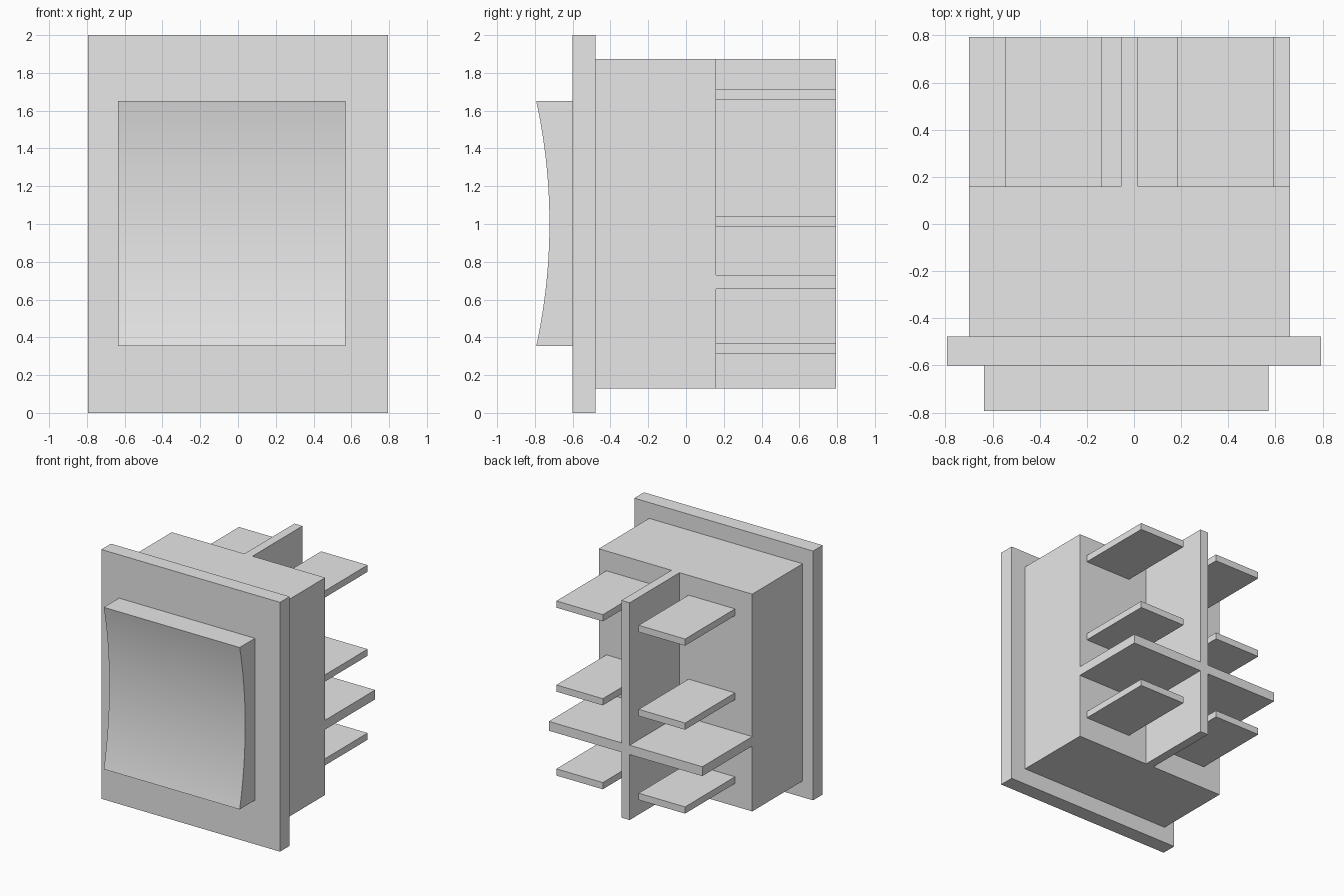
import bpy, bmesh, math

default = bpy.data.objects.get("Cube")
if default:
    bpy.data.objects.remove(default, do_unlink=True)

# Single plain grey plastic
GREY = (0.8, 0.8, 0.8, 1.0)
grey = bpy.data.materials.new("plain_grey")
grey.use_nodes = True
grey.diffuse_color = GREY
grey.node_tree.nodes["Principled BSDF"].inputs["Base Color"].default_value = GREY


def finish(name, bm):
    bmesh.ops.recalc_face_normals(bm, faces=bm.faces)
    mesh = bpy.data.meshes.new(name)
    bm.to_mesh(mesh)
    bm.free()
    mesh.materials.append(grey)
    obj = bpy.data.objects.new(name, mesh)
    bpy.context.collection.objects.link(obj)
    return obj


def box(name, x, y, z):
    """Box spanning the given (low, high) ranges."""
    bm = bmesh.new()
    bmesh.ops.create_cube(bm, size=1)
    for v in bm.verts:
        v.co = [r[0] + (c + 0.5) * (r[1] - r[0]) for c, r in zip(v.co, (x, y, z))]
    return finish(name, bm)


def rocker(name, x, z, back, rim, dip, steps=32):
    """Side profile with a concave circular front, extruded along x."""
    half = (z[1] - z[0]) / 2
    mid = (z[0] + z[1]) / 2
    radius = (half ** 2 + dip ** 2) / (2 * dip)
    sweep = math.asin(half / radius)
    profile = [(back, z[1]), (back, z[0])]
    for i in range(steps + 1):
        a = sweep * (2 * i / steps - 1)
        profile.append((rim + dip - radius * (1 - math.cos(a)), mid + radius * math.sin(a)))
    bm = bmesh.new()
    face = bm.faces.new([bm.verts.new((x[0], py, pz)) for py, pz in profile])
    out = bmesh.ops.extrude_face_region(bm, geom=[face])
    moved = [g for g in out["geom"] if isinstance(g, bmesh.types.BMVert)]
    bmesh.ops.translate(bm, verts=moved, vec=(x[1] - x[0], 0, 0))
    return finish(name, bm)


BODY_X, BODY_Z = (-0.70, 0.662), (0.13, 1.873)
REAR = (0.16, 0.793)

# Front flange, housing and rocker button
box("flange", (-0.793, 0.793), (-0.60, -0.478), (0, 2))
box("housing", BODY_X, (-0.478, 0.16), BODY_Z)
button = rocker("rocker_button", (-0.636, 0.57), (0.353, 1.652), -0.60, -0.793, 0.07)

# Crossed divider fins on the back
box("vertical_divider", (-0.055, 0.017), REAR, BODY_Z)
box("left_divider", (0.017, BODY_X[1]), REAR, (0.655, 0.73))
box("right_divider", (BODY_X[0], -0.055), REAR, (0.655, 0.73))

# Two columns of three terminal blades
for side, x in (("right", (-0.547, -0.135)), ("left", (0.183, 0.595))):
    for level, z in (("lower", 0.313), ("middle", 0.986), ("upper", 1.66)):
        box(f"{side}_{level}_terminal", x, REAR, (z, z + 0.054))

# Smooth the curved button front, keeping its edges sharp
bpy.ops.object.select_all(action="DESELECT")
button.select_set(True)
bpy.context.view_layer.objects.active = button
bpy.ops.object.shade_smooth_by_angle(angle=math.radians(30))
